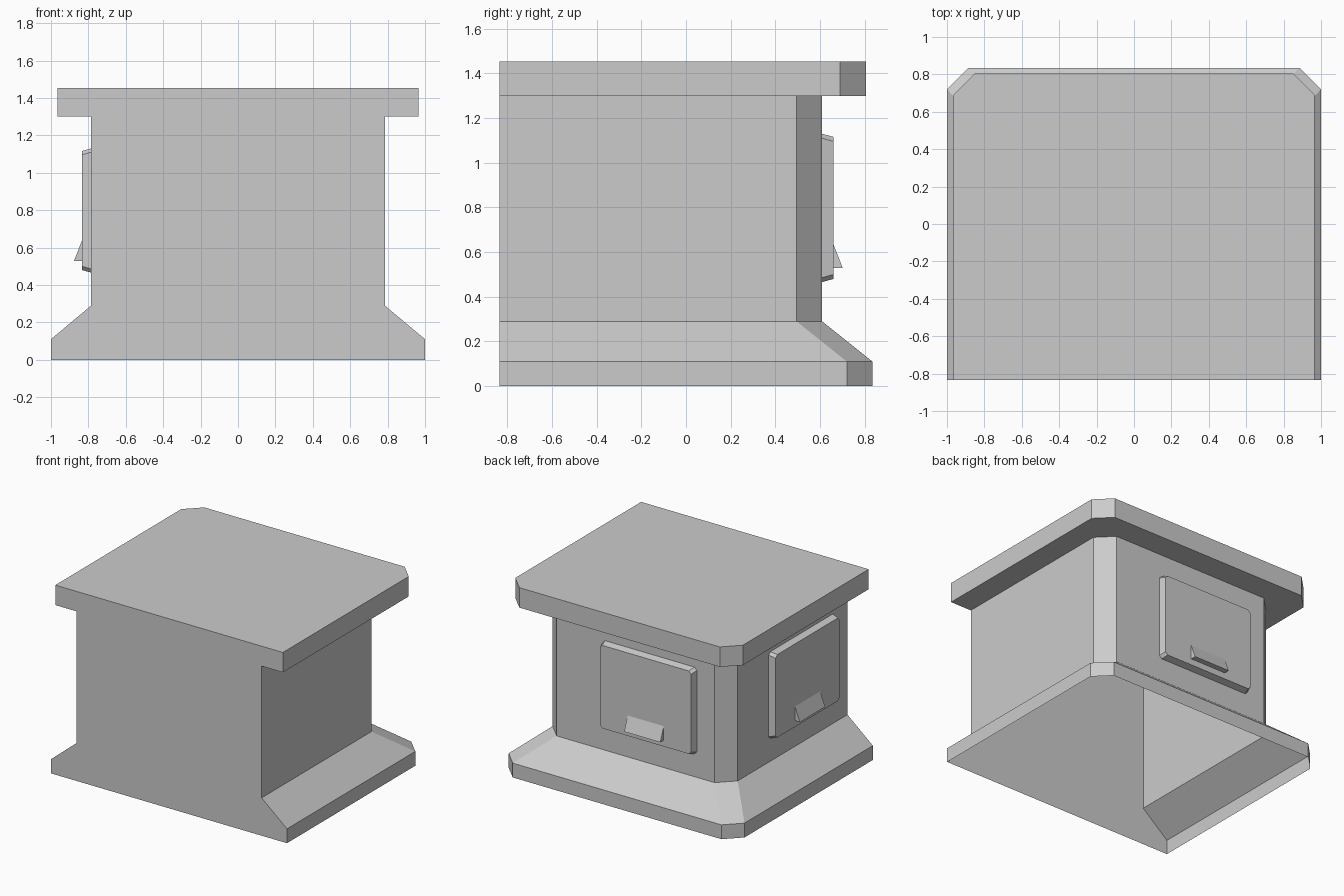
import bpy, bmesh
from mathutils import Matrix, Vector

if "Cube" in bpy.data.objects:
    bpy.data.objects.remove(bpy.data.objects["Cube"], do_unlink=True)

FRONT = -0.835
GREY = (0.6, 0.6, 0.6, 1)
grey = bpy.data.materials.new("plain_grey")
grey.diffuse_color = GREY
grey.use_nodes = True
grey.node_tree.nodes["Principled BSDF"].inputs["Base Color"].default_value = GREY


def finish(name, bm):
    mesh = bpy.data.meshes.new(name)
    bm.to_mesh(mesh)
    bm.free()
    mesh.materials.append(grey)
    obj = bpy.data.objects.new(name, mesh)
    bpy.context.collection.objects.link(obj)
    return obj


def bridge(bm, low, high, closed):
    count = len(low)
    for i in range(count if closed else count - 1):
        j = (i + 1) % count
        bm.faces.new((low[i], low[j], high[j], high[i]))


# Body: open-bottomed shell with a flat front and clipped back corners
# Each level: half width, back edge, height
LEVELS = [(1, 0.835, 0), (1, 0.835, 0.11), (0.785, 0.61, 0.29),
          (0.785, 0.61, 1.3), (0.965, 0.805, 1.3), (0.965, 0.805, 1.453)]
CLIP = 0.115
bm = bmesh.new()
rings = []
for w, back, z in LEVELS:
    outline = [(w, FRONT), (w, back - CLIP), (w - CLIP, back),
               (CLIP - w, back), (-w, back - CLIP), (-w, FRONT)]
    rings.append([bm.verts.new((x, y, z)) for x, y in outline])
for low, high in zip(rings, rings[1:]):
    bridge(bm, low, high, False)
bm.faces.new(rings[-1])
bm.faces.new([r[0] for r in reversed(rings)] + [r[-1] for r in rings])
finish("body", bm)


# Hatch: tapered plate with clipped corners, local x across, y up, z outward
def hatch(name, matrix):
    bm = bmesh.new()
    plate = []
    for w, h, z in ((0.4, 0.332, 0), (0.386, 0.318, 0.05)):
        c = 0.02
        outline = [(w, c - h), (w, h - c), (w - c, h), (c - w, h),
                   (-w, h - c), (-w, c - h), (c - w, -h), (w - c, -h)]
        plate.append([bm.verts.new((x, y, z)) for x, y in outline])
    bridge(bm, *plate, True)
    bm.faces.new(plate[1])
    bm.transform(matrix)
    finish(name, bm)


# Handle: small wedge under which fingers fit
def handle(name, matrix):
    bm = bmesh.new()
    ends = [[bm.verts.new((x, y, z)) for y, z in
             ((-0.27, 0.05), (-0.27, 0.092), (-0.162, 0.05))]
            for x in (-0.153, 0.153)]
    bridge(bm, *ends, True)
    for end in ends:
        bm.faces.new(end)
    bmesh.ops.recalc_face_normals(bm, faces=bm.faces)
    bm.transform(matrix)
    finish(name, bm)


# Hatches on the back wall and on the -x wall
UP = Vector((0, 0, 1))
for side, origin, out in (("back", (-0.12, 0.61, 0.798), Vector((0, 1, 0))),
                          ("right", (-0.785, -0.28, 0.798), Vector((-1, 0, 0)))):
    turn = Matrix((UP.cross(out), UP, out)).transposed().to_4x4()
    place = Matrix.Translation(origin) @ turn
    hatch(side + "_hatch", place)
    handle(side + "_handle", place)
